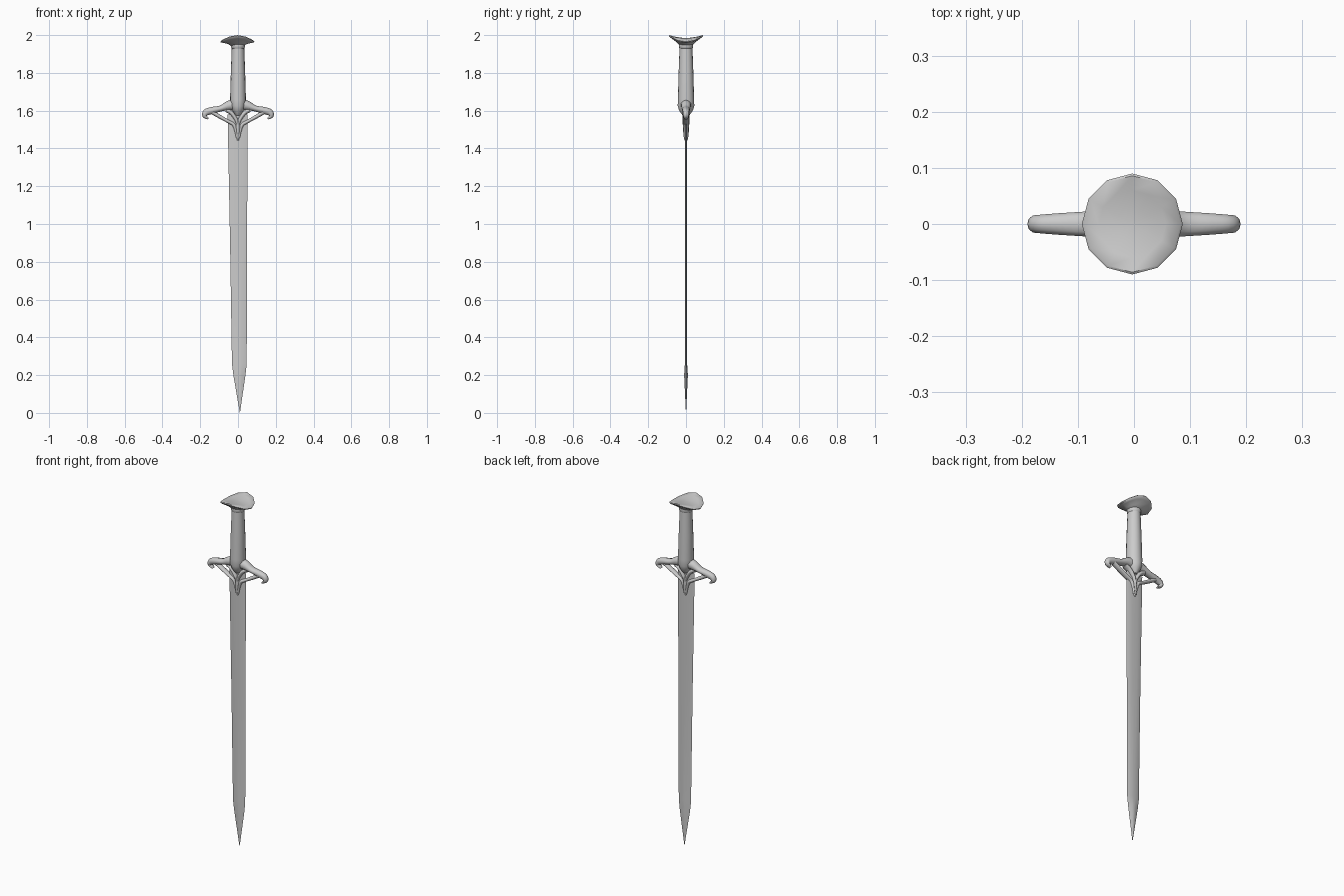
import bpy, bmesh
from math import sin, cos, pi
from mathutils import Vector

if "Cube" in bpy.data.objects:
    bpy.data.objects.remove(bpy.data.objects["Cube"])


def loft(name, rings, angle=40, mirror=False):
    """Skin a list of closed rings, capping both ends."""
    bm = bmesh.new()
    rows = [[bm.verts.new(p) for p in r] for r in rings]
    n = len(rows[0])
    for a, b in zip(rows, rows[1:]):
        for i in range(n):
            j = (i + 1) % n
            bm.faces.new((a[i], a[j], b[j], b[i]))
    bm.faces.new(rows[0][::-1])
    bm.faces.new(rows[-1])
    bmesh.ops.remove_doubles(bm, verts=bm.verts, dist=1e-5)
    bmesh.ops.recalc_face_normals(bm, faces=bm.faces)
    me = bpy.data.meshes.new(name)
    bm.to_mesh(me)
    bm.free()
    ob = bpy.data.objects.new(name, me)
    bpy.context.collection.objects.link(ob)
    bpy.ops.object.select_all(action='DESELECT')
    bpy.context.view_layer.objects.active = ob
    ob.select_set(True)
    bpy.ops.object.shade_smooth_by_angle(angle=angle * pi / 180)
    if mirror:
        ob.modifiers.new("mirror", 'MIRROR').use_mirror_merge = False
    return ob


def ellipse(z, rx, ry, n=16):
    return [(rx * cos(2 * pi * i / n), ry * sin(2 * pi * i / n), z) for i in range(n)]


def sweep(name, keys, mirror=True, n=10, steps=4):
    """Tube along a smoothed x-z path; keys are (x, z, in-plane radius, y radius)."""
    k = [Vector(p) for p in keys]
    k = [2 * k[0] - k[1]] + k + [2 * k[-1] - k[-2]]
    path = []
    for i in range(1, len(k) - 2):
        a, b, c, d = k[i - 1:i + 3]
        for s in range(steps):
            t = s / steps
            path.append(0.5 * (2 * b + (c - a) * t + (2 * a - 5 * b + 4 * c - d) * t * t
                               + (3 * b - a - 3 * c + d) * t ** 3))
    path.append(k[-2])
    rings = []
    for i, p in enumerate(path):
        t = path[min(i + 1, len(path) - 1)] - path[max(i - 1, 0)]
        nrm = Vector((-t[1], t[0])).normalized()
        ring = []
        for j in range(n):
            a = 2 * pi * j / n
            w = p[2] * cos(a)
            ring.append((p[0] + nrm.x * w, p[3] * sin(a), p[1] + nrm.y * w))
        rings.append(ring)
    return loft(name, rings, 60, mirror)


# Blade: shallow fuller on both faces, thicker faceted point, slight lean
blade = []
for z, cx, w, ridge, mid in [(0.0, .01, .0004, .0004, .0004), (.2, .0075, .032, .008, .010),
                             (.26, .007, .039, .006, .004), (.9, .003, .045, .006, .004),
                             (1.58, -.002, .053, .006, .004)]:
    half = [(-1, 0), (-.35, -ridge), (0, -mid), (.35, -ridge), (1, 0),
            (.35, ridge), (0, mid), (-.35, ridge)]
    blade.append([(cx + f * w, y, z) for f, y in half])
loft("blade", blade, 20)

# Grip: tapered oval handle narrowing into the guard
loft("grip", [ellipse(*r) for r in [
    (1.575, .012, .018), (1.60, .030, .036), (1.625, .040, .044), (1.66, .042, .043),
    (1.80, .038, .039), (1.935, .033, .034)]])

# Collar under the pommel
loft("collar", [ellipse(*r) for r in [
    (1.93, .033, .034), (1.935, .037, .037), (1.95, .037, .037), (1.96, .034, .034)]])


# Pommel: twelve-sided saddle-shaped cap
def saddle(r, z, n=12):
    out = []
    for i in range(n):
        a = 2 * pi * i / n
        out.append((-.003 + r * cos(a), r * sin(a), z - .016 * (r / .09) ** 2 * cos(2 * a)))
    return out


loft("pommel", [saddle(*r) for r in [
    (.034, 1.945), (.050, 1.958), (.075, 1.970), (.088, 1.976), (.090, 1.981),
    (.086, 1.985), (.060, 1.985), (.030, 1.985), (.008, 1.985)]], 45)

# Guard: upper arms ending in down-curled hooks
sweep("guard_arm", [(0, 1.632, .030, .030), (.045, 1.628, .026, .026), (.09, 1.612, .016, .023),
                    (.135, 1.602, .018, .020), (.168, 1.591, .018, .017),
                    (.176, 1.572, .012, .015), (.157, 1.557, .004, .011)])

# Guard: lower struts running from the arms down onto the blade
sweep("guard_strut", [(.145, 1.598, .012, .016), (.10, 1.570, .010, .016), (.05, 1.542, .009, .016),
                      (.022, 1.525, .010, .016), (.011, 1.49, .008, .014), (.004, 1.455, .007, .012)])

# Guard: inner V meeting on the centre line
sweep("guard_v", [(.062, 1.604, .012, .018), (.035, 1.588, .011, .020),
                  (.012, 1.556, .010, .020), (0, 1.525, .008, .018)])

# Guard: pointed tongue on the blade
sweep("guard_tongue", [(0, 1.545, .008, .018), (0, 1.51, .013, .017),
                       (0, 1.47, .011, .014), (0, 1.443, .005, .009)], mirror=False)
